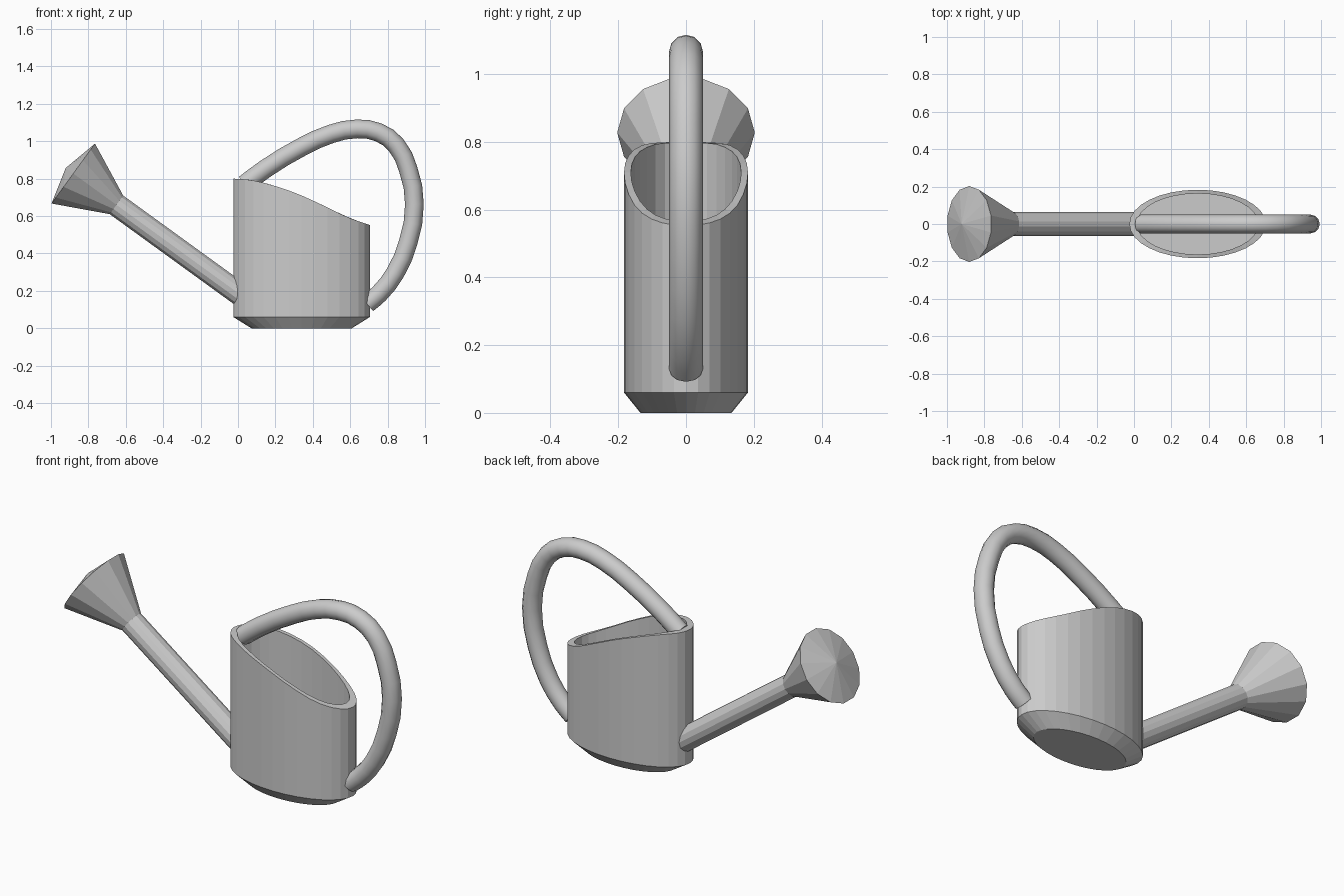
import bpy, bmesh, math
from mathutils import Vector

if "Cube" in bpy.data.objects:
    bpy.data.objects.remove(bpy.data.objects["Cube"])


def loft(name, rings, cap_start=True, cap_end=True):
    """Mesh skinned through equal-length rings of points."""
    bm = bmesh.new()
    loops = [[bm.verts.new(p) for p in ring] for ring in rings]
    n = len(loops[0])
    for a, b in zip(loops, loops[1:]):
        for i in range(n):
            j = (i + 1) % n
            bm.faces.new((a[i], a[j], b[j], b[i]))
    if cap_start:
        bm.faces.new(loops[0][::-1])
    if cap_end:
        bm.faces.new(loops[-1])
    bmesh.ops.remove_doubles(bm, verts=bm.verts, dist=1e-5)
    bmesh.ops.recalc_face_normals(bm, faces=bm.faces)
    me = bpy.data.meshes.new(name)
    bm.to_mesh(me)
    bm.free()
    ob = bpy.data.objects.new(name, me)
    bpy.context.collection.objects.link(ob)
    return ob


# Body: hollow oval can with a swooping rim
RIM = [(-0.025, 0.80), (0.06, 0.795), (0.15, 0.775), (0.25, 0.745), (0.34, 0.71),
       (0.45, 0.66), (0.55, 0.61), (0.62, 0.58), (0.71, 0.55)]


def rim_z(x):
    for (x0, z0), (x1, z1) in zip(RIM, RIM[1:]):
        if x <= x1:
            return z0 + (z1 - z0) * (x - x0) / (x1 - x0)
    return RIM[-1][1]


def oval(scale, z=None, n=32):
    pts = []
    for i in range(n):
        t = math.tau * i / n
        x = 0.34 + 0.365 * scale * math.cos(t)
        pts.append((x, 0.183 * scale * math.sin(t), rim_z(x) if z is None else z))
    return pts


loft("body", [oval(0.735, 0), oval(1, 0.06), oval(1), oval(0.89), oval(0.89, 0.06)])

# Spout and sprinkler rose share one slanted axis
END = Vector((-0.65, 0, 0.66))
AXIS = Vector((-0.81, 0, 0.587)).normalized()
SIDE = Vector((0, 1, 0))
UP = AXIS.cross(SIDE)


def disc(dist, radius, n=14):
    ring = []
    for i in range(n):
        t = math.tau * i / n
        ring.append(END + AXIS * dist + radius * (SIDE * math.cos(t) + UP * math.sin(t)))
    return ring


loft("spout", [disc(-0.82, 0.063), disc(0, 0.063)])

# Rose: flared cone closed by a shallow pointed face
bm_rings = [disc(0, 0.063), disc(0.285, 0.203), disc(0.335, 0.0005)]
loft("sprinkler_rose", bm_rings)

# Handle: round tube along a smooth loop from rim to base
PATH = [(0.035, 0.77), (0.15, 0.855), (0.342, 0.97), (0.50, 1.04), (0.635, 1.066),
        (0.75, 1.048), (0.845, 0.98), (0.91, 0.85), (0.943, 0.663), (0.91, 0.46),
        (0.84, 0.295), (0.755, 0.185), (0.69, 0.13)]
cu = bpy.data.curves.new("handle", 'CURVE')
cu.dimensions = '3D'
cu.bevel_depth = 0.05
cu.bevel_resolution = 4
cu.resolution_u = 2
cu.use_fill_caps = True
sp = cu.splines.new('BEZIER')
sp.bezier_points.add(len(PATH) - 1)
for bp, (x, z) in zip(sp.bezier_points, PATH):
    bp.co = (x, 0, z)
    bp.handle_left_type = bp.handle_right_type = 'AUTO'
handle = bpy.data.objects.new("handle", cu)
bpy.context.collection.objects.link(handle)
bpy.context.view_layer.objects.active = handle
handle.select_set(True)
bpy.ops.object.convert(target='MESH')
bpy.ops.object.shade_smooth_by_angle(angle=math.radians(40))
